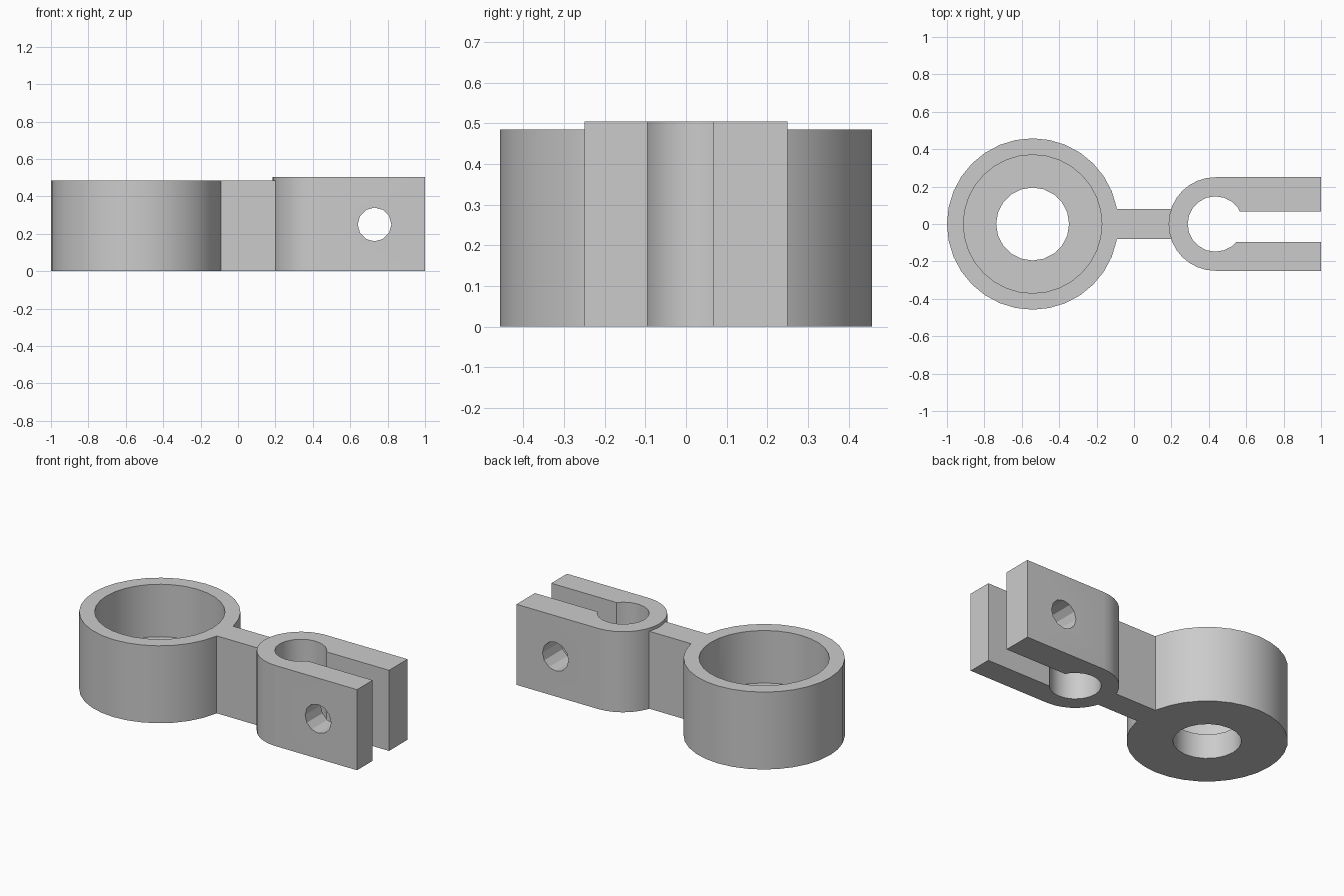
import bpy, bmesh, math
from mathutils import Matrix

cube = bpy.data.objects.get("Cube")
if cube:
    bpy.data.objects.remove(cube, do_unlink=True)

grey = bpy.data.materials.new("plain grey")
grey.use_nodes = True
colour = (0.6, 0.6, 0.6, 1)
grey.diffuse_color = colour
grey.node_tree.nodes["Principled BSDF"].inputs["Base Color"].default_value = colour


def make(name, bm):
    bmesh.ops.recalc_face_normals(bm, faces=bm.faces[:])
    mesh = bpy.data.meshes.new(name)
    bm.to_mesh(mesh)
    bm.free()
    mesh.materials.append(grey)
    ob = bpy.data.objects.new(name, mesh)
    bpy.context.collection.objects.link(ob)
    return ob


def cylinder(name, x, radius, z0, z1, sides):
    bm = bmesh.new()
    bmesh.ops.create_cone(bm, cap_ends=True, segments=sides, radius1=radius, radius2=radius,
                          depth=z1 - z0, matrix=Matrix.Translation((x, 0, (z0 + z1) / 2)))
    return make(name, bm)


def box(name, x0, x1, y0, y1, z0, z1):
    bm = bmesh.new()
    centre = ((x0 + x1) / 2, (y0 + y1) / 2, (z0 + z1) / 2)
    size = Matrix.Diagonal((x1 - x0, y1 - y0, z1 - z0, 1))
    bmesh.ops.create_cube(bm, size=1, matrix=Matrix.Translation(centre) @ size)
    return make(name, bm)


def combine(body, tool, operation):
    bpy.context.view_layer.objects.active = body
    mod = body.modifiers.new("join", "BOOLEAN")
    mod.operation, mod.solver, mod.object = operation, "EXACT", tool
    bpy.ops.object.modifier_apply(modifier=mod.name)
    bpy.data.objects.remove(tool, do_unlink=True)


cup_x, cup_top = -0.542, 0.485
clamp_x, clamp_top, clamp_r = 0.435, 0.505, 0.25

# Round cup with a connecting web, a deep recess and a smaller through hole
cup = cylinder("cup_and_web", cup_x, 0.458, 0, cup_top, 32)
combine(cup, box("web", -0.25, 0.24, -0.08, 0.08, 0, cup_top), "UNION")
combine(cup, cylinder("recess", cup_x, 0.37, 0.156, 0.7, 32), "DIFFERENCE")
combine(cup, cylinder("floor_hole", cup_x, 0.195, -0.2, 0.4, 20), "DIFFERENCE")

# Split clamp: rounded outline extruded upward
bm = bmesh.new()
steps = 16
angles = [math.pi / 2 + math.pi * i / steps for i in range(steps + 1)]
outline = [(clamp_x + clamp_r * math.cos(a), clamp_r * math.sin(a)) for a in angles]
outline += [(1, -clamp_r), (1, clamp_r)]
face = bm.faces.new([bm.verts.new((x, y, 0)) for x, y in outline])
top = bmesh.ops.extrude_face_region(bm, geom=[face])["geom"]
bmesh.ops.translate(bm, vec=(0, 0, clamp_top), verts=[v for v in top if isinstance(v, bmesh.types.BMVert)])
clamp = make("split_clamp", bm)
combine(clamp, cylinder("bore", clamp_x, 0.148, -0.2, 0.8, 20), "DIFFERENCE")
combine(clamp, box("slot", clamp_x, 1.2, -0.095, 0.067, -0.2, 0.8), "DIFFERENCE")

# Bolt hole across both clamp arms
bolt = cylinder("bolt_hole", 0, 0.09, -0.5, 0.5, 12)
bolt.data.transform(Matrix.Translation((0.73, 0, 0.25)) @ Matrix.Rotation(math.pi / 2, 4, "X"))
combine(clamp, bolt, "DIFFERENCE")

# Smooth round walls, crisp rims
bpy.ops.object.select_all(action="DESELECT")
for ob in (cup, clamp):
    ob.select_set(True)
bpy.context.view_layer.objects.active = cup
bpy.ops.object.shade_smooth_by_angle(angle=math.radians(25))
